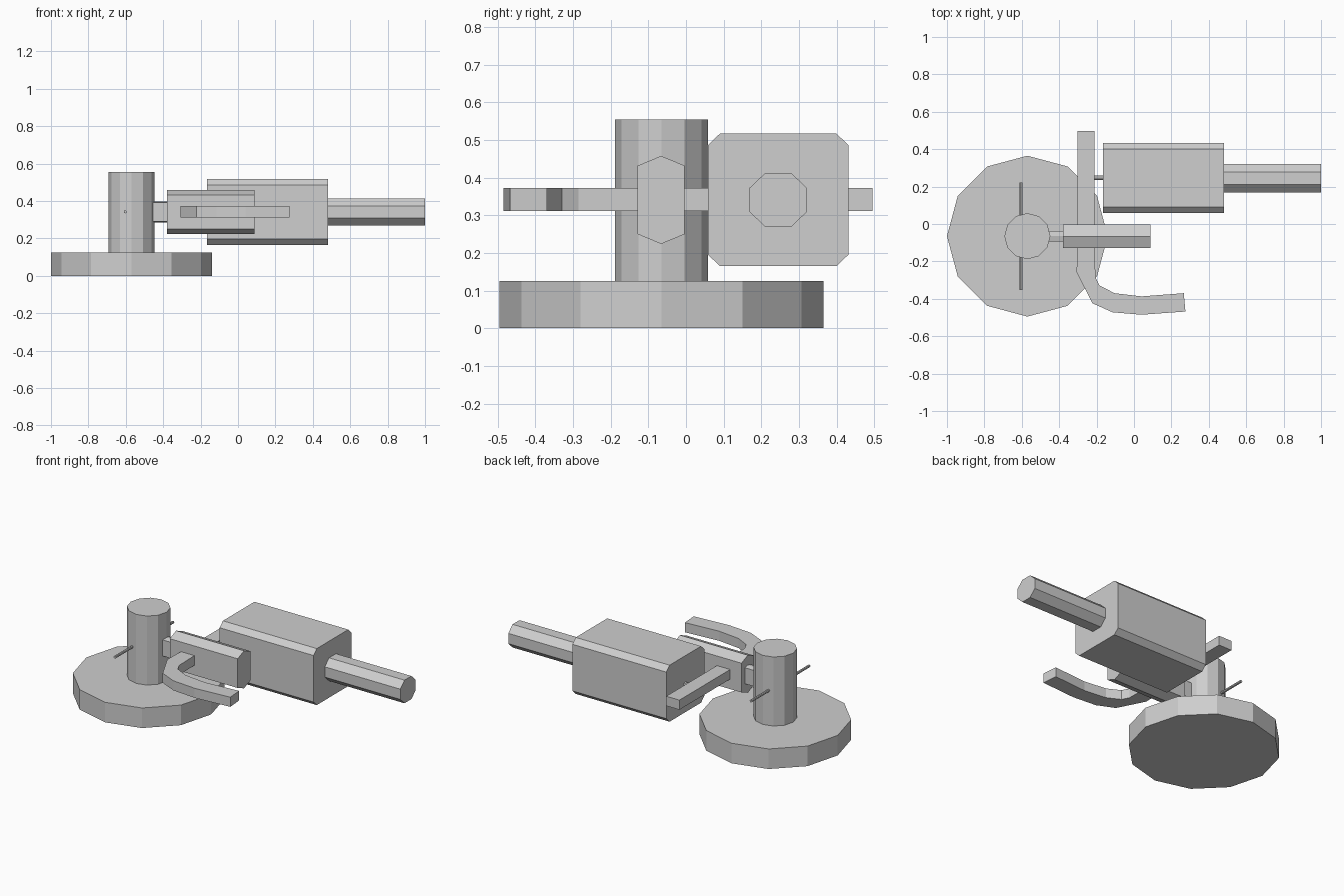
import bpy, bmesh, math
from mathutils import Vector

if "Cube" in bpy.data.objects:
    bpy.data.objects.remove(bpy.data.objects["Cube"])

grey = bpy.data.materials.new("plain grey")
grey.diffuse_color = (0.62, 0.62, 0.62, 1)
grey.use_nodes = True
grey.node_tree.nodes["Principled BSDF"].inputs["Base Color"].default_value = grey.diffuse_color


def prism(name, profile, direction):
    """Extrude a closed 3D outline along a direction into a flat-faced solid."""
    bm = bmesh.new()
    face = bm.faces.new([bm.verts.new(p) for p in profile])
    ext = bmesh.ops.extrude_face_region(bm, geom=[face], use_keep_orig=True)
    moved = [g for g in ext["geom"] if isinstance(g, bmesh.types.BMVert)]
    bmesh.ops.translate(bm, verts=moved, vec=Vector(direction))
    bmesh.ops.recalc_face_normals(bm, faces=bm.faces)
    mesh = bpy.data.meshes.new(name)
    bm.to_mesh(mesh)
    bm.free()
    mesh.materials.append(grey)
    obj = bpy.data.objects.new(name, mesh)
    bpy.context.collection.objects.link(obj)
    return obj


def ring(radius, sides, turn=0.0):
    return [(radius * math.cos(turn + i * math.tau / sides),
             radius * math.sin(turn + i * math.tau / sides)) for i in range(sides)]


def along_x(name, outline, x0, x1, y, z):
    return prism(name, [(x0, y + a, z + b) for a, b in outline], (x1 - x0, 0, 0))


def along_z(name, outline, z0, z1, x=0, y=0):
    return prism(name, [(x + a, y + b, z0) for a, b in outline], (0, 0, z1 - z0))


def pointed_hexagon(w, h, side):
    return [(0, h), (w, side), (w, -side), (0, -h), (-w, -side), (-w, side)]


def chamfered_rect(w, h, cw, ch):
    return [(w, h - ch), (w - cw, h), (cw - w, h), (-w, h - ch),
            (-w, ch - h), (cw - w, -h), (w - cw, -h), (w, ch - h)]


# Round twelve-sided base with upright post
CX, CY = -0.57, -0.065
along_z("base_disc", ring(0.43, 12), 0.0, 0.125, CX, CY)
along_z("post", ring(0.123, 12), 0.12, 0.555, CX, CY)

# Thin cross pin through the post
prism("cross_pin", [(-0.603 + a, -0.352, 0.342 + b) for a, b in ring(0.008, 8)],
      (0, 0.575, 0))

# Short neck and hexagonal block on the post
along_x("neck", pointed_hexagon(0.028, 0.056, 0.05), -0.48, -0.37, -0.065, 0.341)
along_x("hex_block", pointed_hexagon(0.0625, 0.117, 0.091), -0.38, 0.088, -0.066, 0.341)

# Hooked bar running through the block
hook = [(-0.302, 0.496), (-0.302, -0.1), (-0.307, -0.258), (-0.222, -0.424),
        (-0.115, -0.472), (0.04, -0.485), (0.275, -0.468),
        (0.266, -0.370), (0.04, -0.387), (-0.104, -0.370), (-0.184, -0.329),
        (-0.206, -0.286), (-0.211, -0.1), (-0.211, 0.496)]
along_z("hooked_bar", hook, 0.312, 0.372)

# Link, chamfered body and octagonal handle
along_x("link_rod", ring(0.013, 8), -0.22, -0.155, 0.247, 0.341)
along_x("body", chamfered_rect(0.187, 0.176, 0.032, 0.031), -0.167, 0.48, 0.245, 0.341)
along_x("handle", chamfered_rect(0.076, 0.072, 0.042, 0.040), 0.47, 1.0, 0.245, 0.341)
